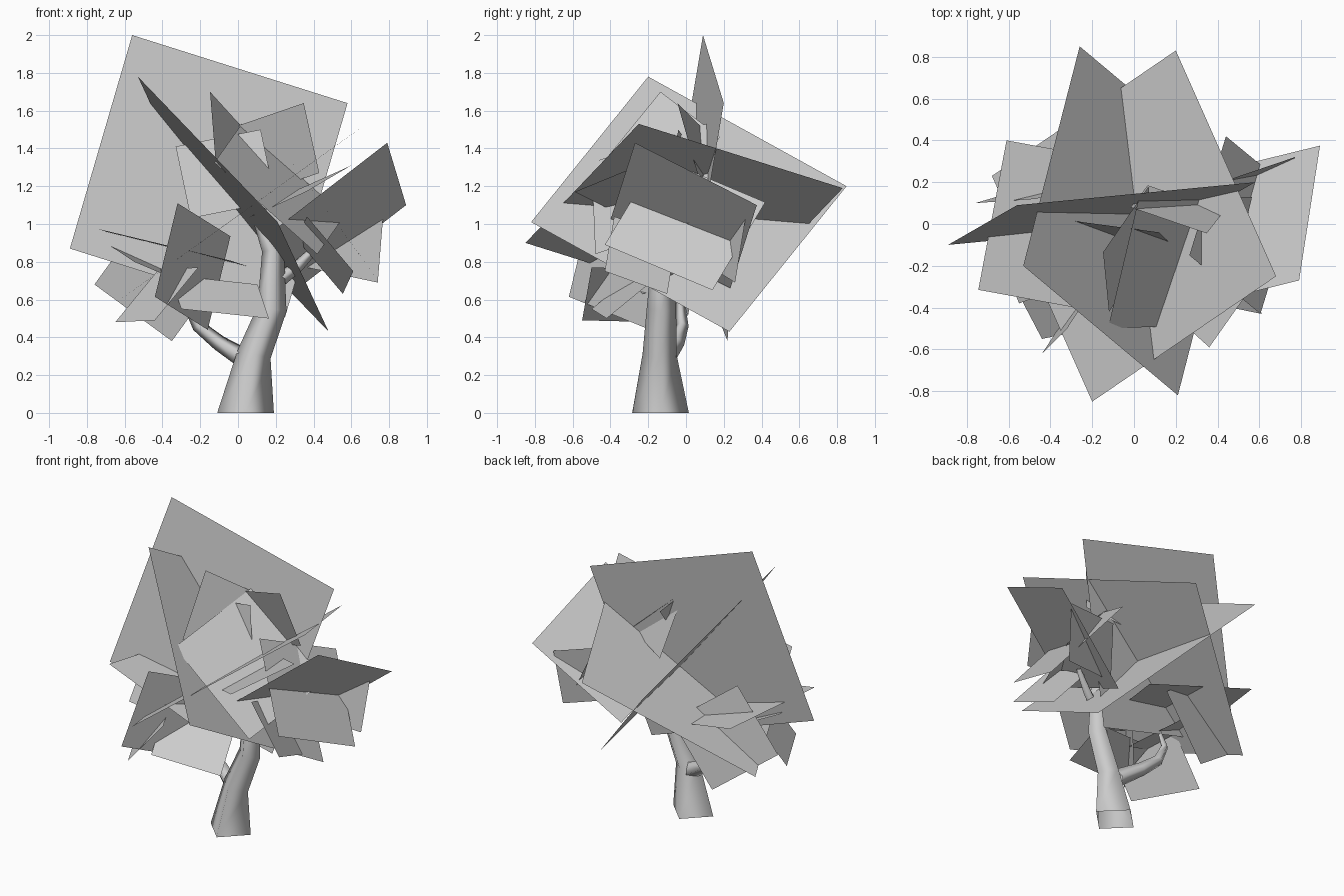
import bpy, bmesh, math
from mathutils import Vector


def new_object(name, bm):
    mesh = bpy.data.meshes.new(name)
    bm.to_mesh(mesh)
    bm.free()
    ob = bpy.data.objects.new(name, mesh)
    bpy.context.collection.objects.link(ob)
    return ob


def limb(name, path, sides=4):
    """Open, smooth, tapered tube through (x, y, z, radius) points."""
    bm = bmesh.new()
    pts = [Vector(p[:3]) for p in path]
    rings = []
    for i, p in enumerate(pts):
        t = (pts[min(i + 1, len(pts) - 1)] - pts[max(i - 1, 0)]).normalized()
        if i == 0 and p.z == 0:
            t = Vector((0, 0, 1))
        q = Vector((0, 0, 1)).rotation_difference(t)
        ring = []
        for k in range(sides):
            a = 2 * math.pi * k / sides
            ring.append(bm.verts.new(p + q @ Vector((math.cos(a), math.sin(a), 0)) * path[i][3]))
        rings.append(ring)
    for a, b in zip(rings, rings[1:]):
        for k in range(sides):
            n = (k + 1) % sides
            bm.faces.new((a[k], a[n], b[n], b[k]))
    for f in bm.faces:
        f.smooth = True
    return new_object(name, bm)


def leaf_cards(name, cards):
    """Flat foliage cards: each is a corner and its two neighbouring corners."""
    bm = bmesh.new()
    for p, a, b in cards:
        p, a, b = Vector(p), Vector(a), Vector(b)
        bm.faces.new([bm.verts.new(v) for v in (p, a, a + b - p, b)])
    return new_object(name, bm)


# trunk and branches
limb("trunk", [(0.04, -0.135, 0, 0.15), (0.085, -0.14, 0.31, 0.09),
               (0.18, -0.13, 0.55, 0.078), (0.185, -0.12, 0.86, 0.058),
               (0.12, -0.1, 1.02, 0.04)])
limb("left_branch", [(0.03, -0.11, 0.29, 0.055), (-0.1, -0.05, 0.37, 0.042),
                     (-0.21, -0.02, 0.46, 0.034), (-0.27, -0.03, 0.58, 0.025),
                     (-0.24, -0.05, 0.7, 0.012)])
limb("right_branch", [(0.19, -0.12, 0.68, 0.04), (0.32, -0.07, 0.78, 0.032),
                      (0.42, -0.03, 0.88, 0.02)])

# large cards crossing at the crown
leaf_cards("crown_leaves", [
    ((-0.56, 0.09, 2.0), (0.58, 0.20, 1.64), (-0.89, -0.10, 0.87)),
    ((-0.53, -0.20, 1.78), (-0.26, 0.85, 1.20), (0.21, -0.82, 1.01)),
    ((0.68, -0.25, 1.53), (0.20, 0.83, 1.19), (-0.20, -0.85, 0.90)),
])

# small cards in the upper middle
leaf_cards("upper_leaves", [
    ((-0.148, -0.135, 1.70), (0.07, 0.18, 1.46), (-0.12, -0.42, 1.35)),
    ((0.348, -0.045, 1.64), (-0.016, 0.08, 1.515), (0.43, 0.06, 1.27)),
    ((-0.33, 0.02, 1.41), (0.12, -0.04, 1.50), (-0.25, -0.06, 1.03)),
    ((0.02, 0.11, 1.53), (0.565, 0.13, 1.045), (-0.125, -0.50, 1.325)),
])

# right cluster
leaf_cards("right_leaves", [
    ((0.79, -0.27, 1.43), (0.89, 0.375, 1.10), (0.22, -0.41, 0.99)),
    ((0.78, 0.14, 0.65), (0.44, 0.42, 1.115), (0.605, -0.43, 0.89)),
    ((0.74, 0.26, 0.69), (0.77, 0.32, 1.06), (0.27, 0.10, 0.79)),
    ((0.36, -0.59, 1.17), (0.60, -0.25, 1.31), (0.05, -0.31, 1.03)),
    ((0.555, -0.10, 0.63), (0.31, -0.05, 0.92), (0.61, -0.43, 0.75)),
])

# left cluster
leaf_cards("left_leaves", [
    ((-0.745, -0.315, 0.975), (-0.61, 0.40, 0.93), (-0.035, -0.445, 0.805)),
    ((-0.16, -0.19, 0.44), (-0.44, -0.62, 0.615), (-0.04, -0.07, 0.935)),
    ((-0.76, 0.10, 0.68), (-0.35, 0.22, 0.38), (-0.47, 0.12, 1.08)),
    ((-0.30, -0.50, 0.55), (0.164, -0.42, 0.50), (-0.36, -0.28, 0.73)),
    ((-0.70, 0.00, 0.90), (-0.30, 0.15, 0.73), (-0.55, -0.38, 0.80)),
    ((-0.65, -0.15, 0.48), (-0.42, -0.10, 0.76), (-0.44, -0.55, 0.49)),
])
